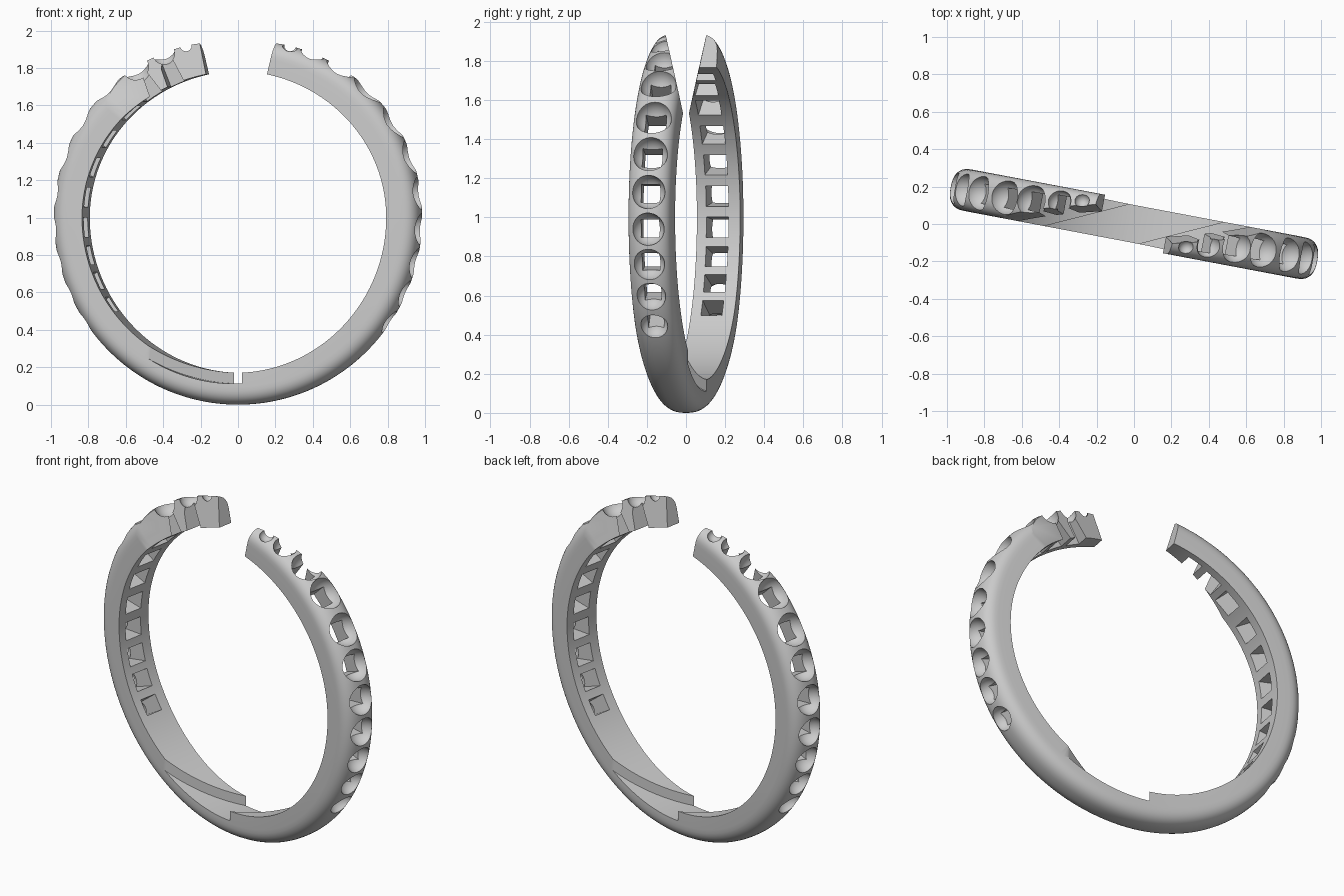
import bpy, bmesh, math
from mathutils import Matrix, Vector

if "Cube" in bpy.data.objects:
    bpy.data.objects.remove(bpy.data.objects["Cube"])

END = 76.7          # angle of each open end above the horizontal
TILT = math.radians(-10.7)


def lift(th):
    return max(0.0, math.sin(th))


def r_out(th):
    return 1.0 - 0.04 * lift(th) ** 3


def r_in(th):
    return 0.83 - 0.045 * lift(th) ** 2


def frame(th, side, rad, lat, tan=0.0):
    """Point at radial / sideways / tangential offsets; side -1 turns it half round."""
    c, s = math.cos(th), math.sin(th)
    return Vector((side * (rad * c - tan * s), side * lat, 1 + rad * s + tan * c))


def make(name, bm):
    bmesh.ops.recalc_face_normals(bm, faces=bm.faces)
    me = bpy.data.meshes.new(name)
    bm.to_mesh(me)
    bm.free()
    ob = bpy.data.objects.new(name, me)
    bpy.context.collection.objects.link(ob)
    return ob


def loft(bm, loops):
    rows = [[bm.verts.new(p) for p in lp] for lp in loops]
    n = len(rows[0])
    for a, b in zip(rows, rows[1:]):
        for i in range(n):
            j = (i + 1) % n
            bm.faces.new((a[i], a[j], b[j], b[i]))
    bm.faces.new(rows[0])
    bm.faces.new(rows[-1][::-1])


def boolean(ob, cutter, op='DIFFERENCE'):
    m = ob.modifiers.new("cut", 'BOOLEAN')
    m.operation, m.solver, m.object = op, 'EXACT', cutter
    bpy.context.view_layer.objects.active = ob
    bpy.ops.object.modifier_apply(modifier=m.name)
    bpy.data.objects.remove(cutter)


# Open band: domed outside, flat inside and sides
loops = []
STEPS = 200
half = 90 + END
for k in range(STEPS + 1):
    a = -half + 2 * half * k / STEPS          # degrees from the bottom
    side = 1 if a >= 0 else -1
    th = math.radians(abs(a) - 90)
    t = min(1, abs(a) / 60)
    grow = 0.025 * t * t * (3 - 2 * t)
    lo, hi = (-0.1 - grow, 0.1) if side > 0 else (-0.1, 0.1 + grow)
    mid, w = (lo + hi) / 2, (hi - lo) / 2
    R, r0 = r_out(th), r_out(th) - 0.095
    pts = [(r_in(th), lo), (r_in(th), hi)]
    for i in range(21):
        u = math.pi * i / 20
        c, s = math.cos(u), math.sin(u)
        pts.append((r0 + (R - r0) * abs(s) ** 0.8,
                    mid + w * math.copysign(abs(c) ** 0.8, c)))
    loops.append([Vector((side * rr * math.cos(th), y, 1 + rr * math.sin(th)))
                  for rr, y in pts])
bm = bmesh.new()
loft(bm, loops)
band = make("ring_band", bm)

# Slanting flats on the facing sides of the two ends
bm = bmesh.new()
th = math.radians(41)
tri = [(-0.2, 0.159), (0.62, -0.082), (0.62, 0.4), (-0.2, 0.4)]
for side in (1, -1):
    loft(bm, [[frame(th, side, rad, lat, u) for u, lat in tri] for rad in (0.5, 1.3)])
boolean(band, make("end_cutter", bm))

# Diagonal recess across the inside of the bottom
bm = bmesh.new()
bmesh.ops.create_cone(bm, cap_ends=True, segments=160, radius1=0.888, radius2=0.888,
                      depth=0.5, matrix=Matrix.Translation((0, 0, 1)) @ Matrix.Rotation(math.pi / 2, 4, 'X'))
recess = make("recess_cutter", bm)
bm = bmesh.new()
para = [(-0.685, -0.2), (-0.175, -0.2), (0.685, 0.2), (0.175, 0.2)]
loft(bm, [[Vector((x, y, z)) for x, y in para] for z in (-0.1, 0.6)])
boolean(recess, make("recess_prism", bm), 'INTERSECT')
boolean(band, recess)

# Stone seats: angle, radius, sideways offset
seats = [(-34, .07, -.01), (-24, .075, -.01), (-14, .08, -.01), (-3.5, .083, -.01),
         (7.5, .086, -.01), (19, .09, -.01), (31, .094, -.01), (44, .094, -.012),
         (54.7, .087, -.02), (64.7, .065, -.042), (72, .04, -.072)]

# Tapered windows behind the seats
bm = bmesh.new()
for side in (1, -1):
    for deg, r, off in seats[:-1]:
        th = math.radians(deg)
        h = 0.53 * r
        sq = []
        for rad, hl, ht, o in ((0.74, 0.066, min(0.058, 0.75 * r), off * 0.5),
                               (r_out(th) - 0.03, h, h, off)):
            sq.append([frame(th, side, rad, o + a * hl, b * ht)
                       for a, b in ((-1, -1), (1, -1), (1, 1), (-1, 1))])
        loft(bm, sq)
boolean(band, make("window_cutter", bm))

# Round bowls
bm = bmesh.new()
for side in (1, -1):
    for deg, r, off in seats:
        th = math.radians(deg)
        bmesh.ops.create_uvsphere(bm, u_segments=32, v_segments=16, radius=r,
                                  matrix=Matrix.Translation(frame(th, side, r_out(th) - 0.005, off)))
boolean(band, make("seat_cutter", bm))

# Turn the ring to its slanted stance and smooth it
band.data.transform(Matrix.Rotation(TILT, 4, 'Z'))
bpy.ops.object.select_all(action='DESELECT')
band.select_set(True)
bpy.context.view_layer.objects.active = band
bpy.ops.object.shade_smooth_by_angle(angle=math.radians(30))
